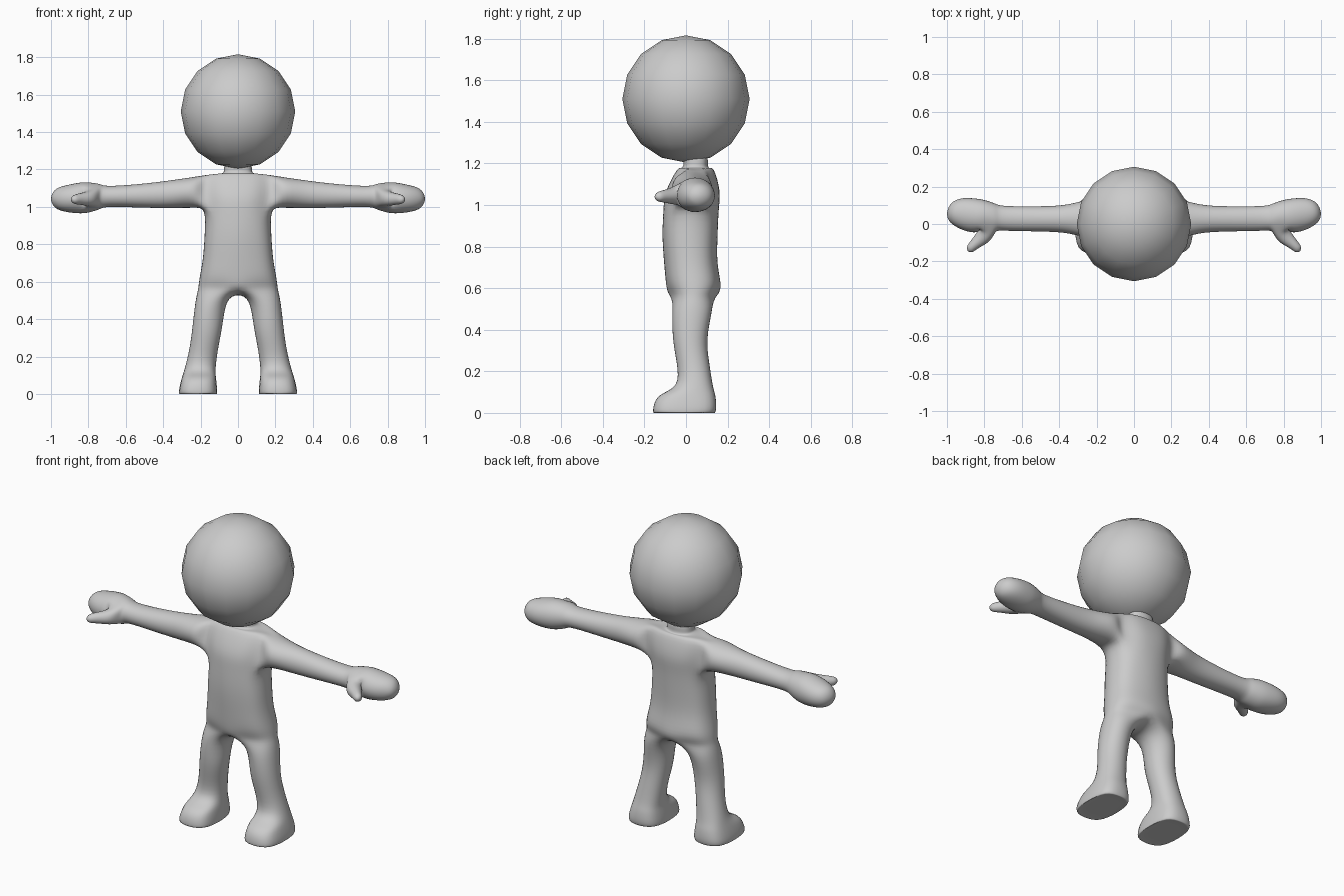
import bpy
import bmesh
from mathutils import Vector

if "Cube" in bpy.data.objects:
    bpy.data.objects.remove(bpy.data.objects["Cube"])

grey = bpy.data.materials.new("light_grey")
grey.diffuse_color = (0.6, 0.6, 0.6, 1)
grey.use_nodes = True
grey.node_tree.nodes["Principled BSDF"].inputs["Base Color"].default_value = grey.diffuse_color

# Eight-sided section, starting at the lower left corner
OCT = [(-1, -1), (0, -1), (1, -1), (1, 0), (1, 1), (0, 1), (-1, 1), (-1, 0)]


def octagon(lo_u, hi_u, lo_v, hi_v, corner=0.72):
    """Section points fitted between the given bounds."""
    cu, cv = (lo_u + hi_u) / 2, (lo_v + hi_v) / 2
    ru, rv = (hi_u - lo_u) / 2, (hi_v - lo_v) / 2
    return [(cu + u * ru * (corner if u and v else 1),
             cv + v * rv * (corner if u and v else 1)) for u, v in OCT]


# Torso rows: z, half width, front y, back y (hips up to neck)
TORSO = [(0.56, 0.213, -0.075, 0.145), (0.62, 0.205, -0.095, 0.166),
         (0.72, 0.188, -0.105, 0.152), (0.85, 0.178, -0.113, 0.152),
         (0.975, 0.183, -0.108, 0.157), (1.07, 0.205, -0.093, 0.16),
         (1.165, 0.19, -0.045, 0.135), (1.177, 0.10, -0.025, 0.115),
         (1.19, 0.076, -0.013, 0.106), (1.215, 0.073, -0.012, 0.105),
         (1.25, 0.07, -0.01, 0.10)]
# Half of a torso section: share of width, share of depth
HALF = [(0, 0), (0.48, 0.05), (0.86, 0.2), (1, 0.5),
        (0.86, 0.8), (0.48, 0.95), (0, 1)]
# Leg sections: z, inner x, outer x, front y, back y, corner fullness
LEG = [(0.49, 0.058, 0.227, -0.066, 0.125, 0.72),
       (0.36, 0.085, 0.243, -0.062, 0.103, 0.72),
       (0.24, 0.107, 0.260, -0.045, 0.112, 0.72),
       (0.135, 0.120, 0.285, -0.050, 0.128, 0.74),
       (0.085, 0.118, 0.300, -0.125, 0.140, 0.78),
       (0.03, 0.113, 0.313, -0.155, 0.145, 0.8),
       (0.002, 0.114, 0.313, -0.155, 0.138, 0.8),
       (0.002, 0.130, 0.297, -0.130, 0.115, 0.8)]
# Arm and hand sections: x, front y, back y, bottom z, top z
ARM = [(0.24, -0.070, 0.128, 0.994, 1.160), (0.35, -0.050, 0.105, 0.995, 1.143),
       (0.50, -0.040, 0.095, 0.996, 1.125), (0.68, -0.036, 0.096, 1.000, 1.112),
       (0.74, -0.043, 0.108, 0.988, 1.122), (0.79, -0.047, 0.125, 0.972, 1.130),
       (0.84, -0.045, 0.135, 0.966, 1.130), (0.91, -0.033, 0.138, 0.972, 1.117),
       (0.965, -0.005, 0.120, 0.988, 1.100), (0.99, 0.02, 0.09, 1.012, 1.075)]
# Thumb sections: centre and radius
THUMB = [((0.80, -0.06, 1.045), 0.042), ((0.845, -0.103, 1.042), 0.030),
         ((0.875, -0.132, 1.04), 0.022)]

bm = bmesh.new()


def ring(points, side):
    return [bm.verts.new((x * side, y, z)) for x, y, z in points]


def bridge(a, b):
    for i in range(8):
        j = (i + 1) % 8
        bm.faces.new((a[i], a[j], b[j], b[i]))


def tube(start, rings, tip):
    """Join sections one after the other and close the end with four quads."""
    for r in rings:
        bridge(start, r)
        start = r
    for i in (0, 2, 4, 6):
        bm.faces.new((start[i - 1], start[i], start[i + 1], tip))


for side in (1, -1):
    # Torso and neck, leaving a hole at the shoulder
    rows = [ring([(w * u, f + (b - f) * v, z) for u, v in HALF], side)
            for z, w, f, b in TORSO]
    for r in range(len(rows) - 1):
        for c in range(6):
            if r in (4, 5) and c in (2, 3):
                continue
            bm.faces.new((rows[r][c], rows[r][c + 1], rows[r + 1][c + 1], rows[r + 1][c]))
    bm.faces.new(rows[-1])

    # Leg and foot
    crotch = bm.verts.new((0, 0.035, 0.525))
    legs = [ring([(x, y, z) for x, y in octagon(*s)], side) for z, *s in LEG]
    tube(rows[0] + [crotch], legs, bm.verts.new((0.213 * side, -0.008, 0.002)))

    # Arm and hand, leaving a hole for the thumb
    lo, mid, hi = rows[4], rows[5], rows[6]
    socket = [lo[2], lo[3], lo[4], mid[4], hi[4], hi[3], hi[2], mid[2]]
    arms = [ring([(x, y, z) for y, z in octagon(*s)], side) for x, *s in ARM]
    tube(socket, arms, bm.verts.new((side, 0.055, 1.044)))
    a, b, c = arms[4:7]
    front = {f for v in (b[7],) for f in v.link_faces}
    bmesh.ops.delete(bm, geom=list(front), context='FACES_ONLY')

    # Thumb
    base = [a[0], b[0], c[0], c[7], c[6], b[6], a[6], a[7]]
    thumbs = [ring([(p[0] + 0.7 * u, p[1] + 0.7 * u, p[2] + v)
                    for u, v in octagon(-r, r, -r, r)], side) for p, r in THUMB]
    tube(base, thumbs, bm.verts.new((0.888 * side, -0.147, 1.04)))

# Weld the two halves and clear unused points
bmesh.ops.delete(bm, geom=[v for v in bm.verts if not v.link_faces], context='VERTS')
bmesh.ops.remove_doubles(bm, verts=bm.verts[:], dist=1e-4)
bmesh.ops.recalc_face_normals(bm, faces=bm.faces[:])


def smooth_position(v):
    """Where the subdivided surface ends up for a cage point."""
    n = len(v.link_edges)
    total = v.co * n * n
    for e in v.link_edges:
        total += 4 * e.other_vert(v).co
    for loop in v.link_loops:
        total += loop.link_loop_next.link_loop_next.vert.co
    return total / (n * (n + 5))


# Swell the cage so the smooth surface passes through the sections
inner = [v for v in bm.verts if all(len(f.verts) == 4 for f in v.link_faces)]
target = [v.co.copy() for v in inner]
for _ in range(4):
    shift = [t - smooth_position(v) for v, t in zip(inner, target)]
    for v, s in zip(inner, shift):
        v.co += s

for f in bm.faces:
    f.smooth = True
mesh = bpy.data.meshes.new("body")
bm.to_mesh(mesh)
bm.free()
mesh.materials.append(grey)
body = bpy.data.objects.new("body", mesh)
bpy.context.collection.objects.link(body)
sub = body.modifiers.new("smooth_surface", 'SUBSURF')
sub.levels = sub.render_levels = 2

# Head
bpy.ops.mesh.primitive_uv_sphere_add(segments=16, ring_count=8, radius=0.306,
                                     location=(0, 0, 1.51))
head = bpy.context.object
head.name = "head"
head.data.materials.append(grey)
bpy.ops.object.shade_smooth()
